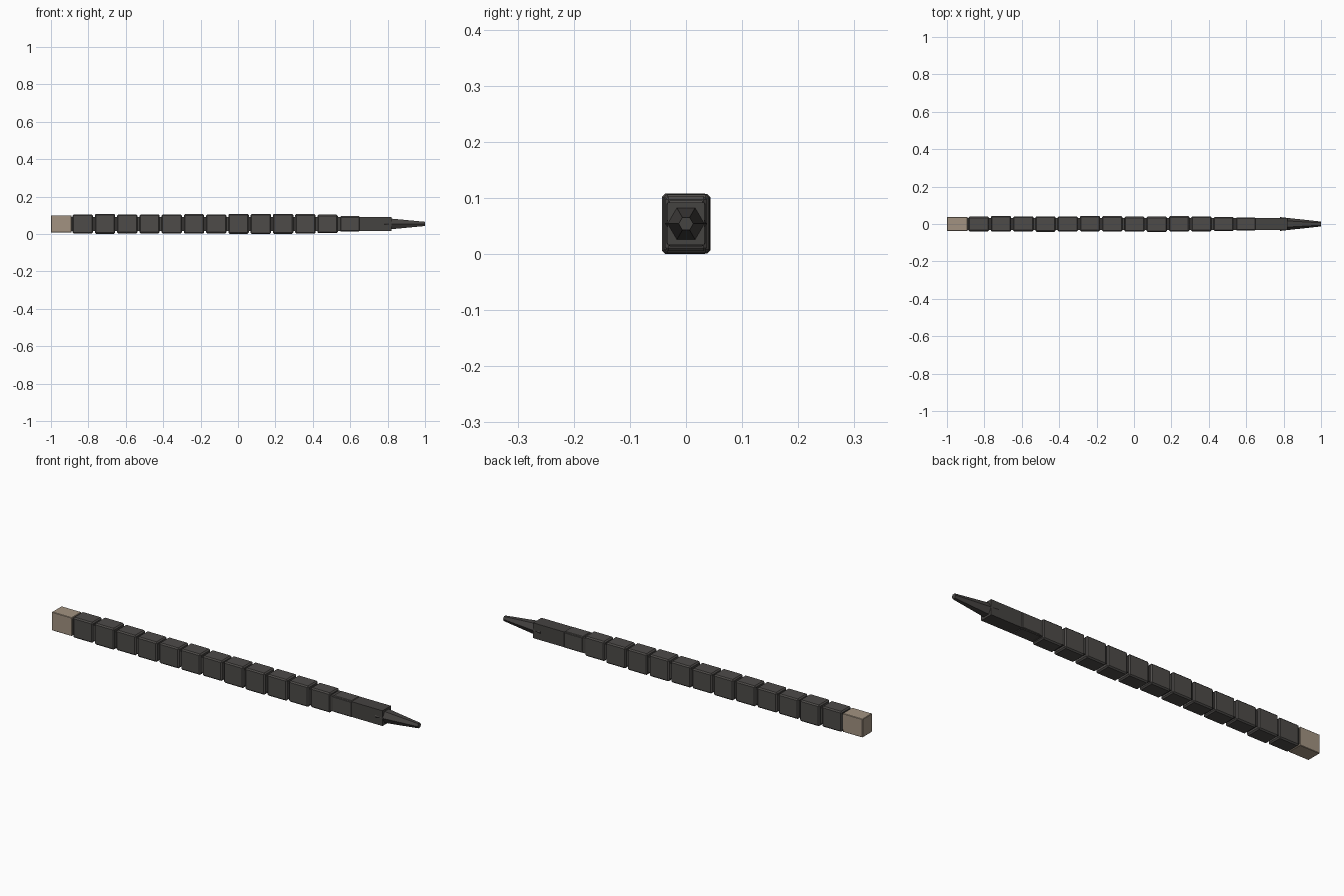
import bpy, math

if "Cube" in bpy.data.objects:
    bpy.data.objects.remove(bpy.data.objects["Cube"])

ZC = 0.054

def material(name, rgb):
    m = bpy.data.materials.new(name)
    m.diffuse_color = (*rgb, 1)
    m.use_nodes = True
    m.node_tree.nodes["Principled BSDF"].inputs["Base Color"].default_value = m.diffuse_color
    return m

dark = material("dark_wrap", (0.075, 0.07, 0.066))
darker = material("dark_core", (0.06, 0.056, 0.053))
tan = material("pale_end", (0.36, 0.29, 0.22))

def box(name, x0, x1, half_y, half_z, mat, bevel=0, y=0, z=ZC):
    bpy.ops.mesh.primitive_cube_add(size=1, location=((x0 + x1) / 2, y, z))
    o = bpy.context.object
    o.name = name
    o.scale = (x1 - x0, 2 * half_y, 2 * half_z)
    bpy.ops.object.transform_apply(location=False, rotation=False, scale=True)
    o.data.materials.append(mat)
    if bevel:
        b = o.modifiers.new("Bevel", "BEVEL")
        b.width = bevel
        b.segments = 1
    return o

# square core running the full length of the shaft
box("core", -0.90, 0.82, 0.033, 0.038, darker)

# pale end block
box("end_block", -1.0, -0.89, 0.038, 0.046, tan, 0.002)

# wrapped grip segments, slightly uneven in size
half_z = [.051, .053, .050, .050, .051, .052, .050, .053, .054, .053, .052, .049, .041]
half_y = [.039, .042, .040, .041, .040, .041, .041, .040, .041, .041, .040, .037, .035]
shift_y = [0, .002, .001, -.001, 0, .002, .001, -.001, -.002, .001, .001, 0, 0]
for i, (hz, hy, sy) in enumerate(zip(half_z, half_y, shift_y)):
    x = -0.83 + i * 0.119
    box(f"grip_segment_{i + 1}", x - 0.0545, x + 0.0545, hy, hz, dark, 0.006, sy)

# six-sided tapered tip
bpy.ops.mesh.primitive_cone_add(vertices=6, radius1=0.037, radius2=0.013, depth=0.22,
                                location=(0.89, 0, ZC), rotation=(0, math.pi / 2, 0))
tip = bpy.context.object
tip.name = "tip"
bpy.ops.object.transform_apply(location=False, rotation=True, scale=False)
# make the corners point sideways
if max(abs(v.co.y) for v in tip.data.vertices) < 0.036:
    tip.rotation_euler.x = math.radians(30)
tip.data.materials.append(darker)
